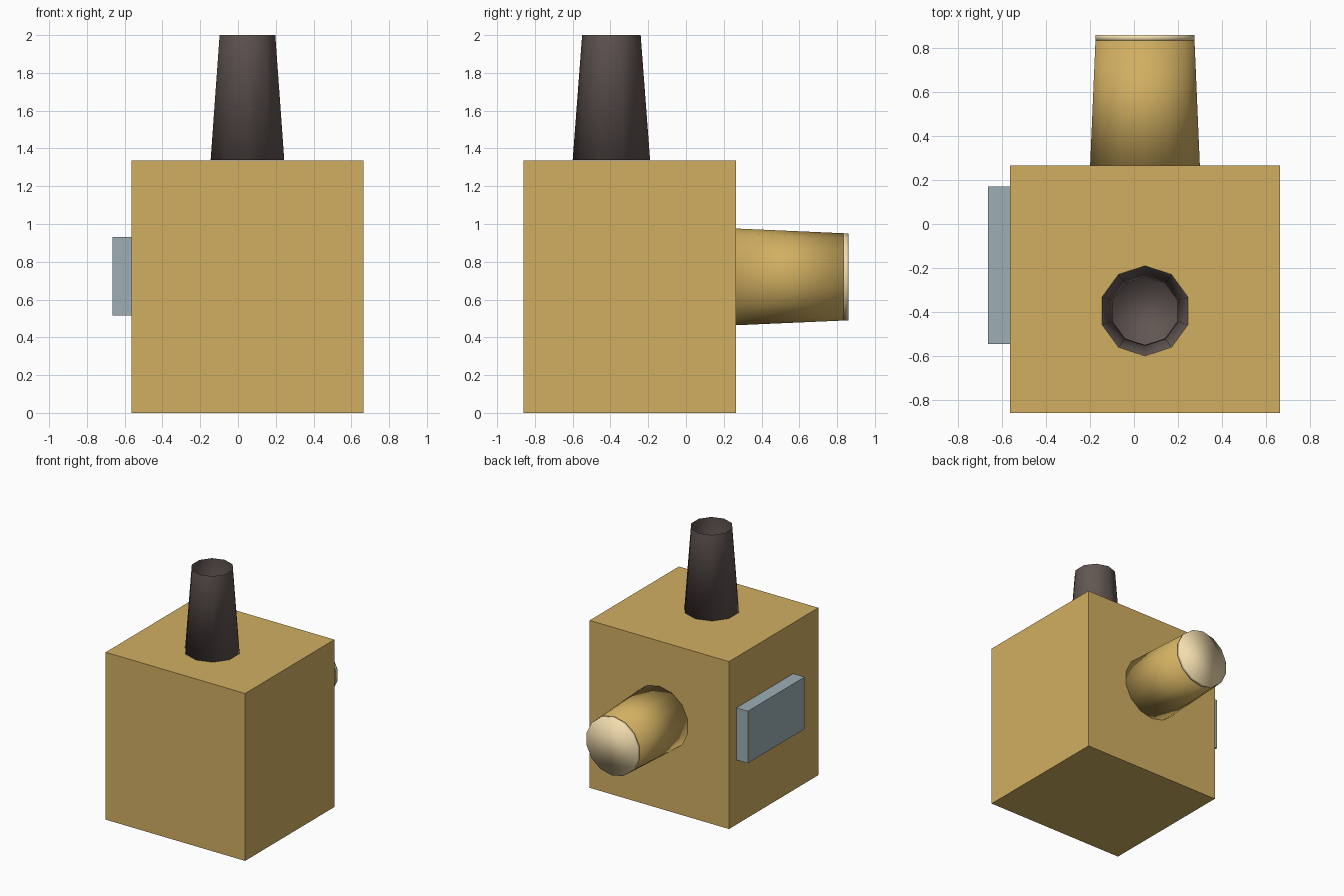
import bpy, bmesh, math
from mathutils import Vector

if "Cube" in bpy.data.objects:
    bpy.data.objects.remove(bpy.data.objects["Cube"])


def material(name, rgb):
    m = bpy.data.materials.new(name)
    m.diffuse_color = (*rgb, 1)
    m.use_nodes = True
    m.node_tree.nodes["Principled BSDF"].inputs["Base Color"].default_value = m.diffuse_color
    return m


gold = material("gold", (0.64, 0.43, 0.12))
dark = material("dark_brown", (0.12, 0.093, 0.085))
pale = material("pale_cream", (0.9, 0.73, 0.43))
slate = material("slate_blue", (0.34, 0.43, 0.47))


def finish(name, bm, mat, smooth=False):
    me = bpy.data.meshes.new(name)
    bm.to_mesh(me)
    bm.free()
    me.materials.append(mat)
    if smooth:
        me.polygons.foreach_set("use_smooth", [True] * len(me.polygons))
    ob = bpy.data.objects.new(name, me)
    bpy.context.collection.objects.link(ob)
    return ob


def box(name, lo, hi, mat):
    bm = bmesh.new()
    bmesh.ops.create_cube(bm, size=1)
    for v in bm.verts:
        v.co = Vector([l + (c + 0.5) * (h - l) for c, l, h in zip(v.co, lo, hi)])
    return finish(name, bm, mat)


def tapered_tube(name, base, axis, sides, rings, mat, end_cap):
    """Rings of (distance, radius) along +z or +y; start closed, end optional."""
    bm = bmesh.new()
    loops = []
    for d, r in rings:
        loop = []
        for i in range(sides):
            a = math.pi / 2 + math.tau * i / sides
            u, w = r * math.cos(a), r * math.sin(a)
            p = (u, w, d) if axis == 'Z' else (-u, d, w)
            loop.append(bm.verts.new(Vector(base) + Vector(p)))
        loops.append(loop)
    for a, b in zip(loops, loops[1:]):
        for i in range(sides):
            j = (i + 1) % sides
            bm.faces.new((a[i], a[j], b[j], b[i]))
    bm.faces.new(loops[0][::-1])
    if end_cap:
        bm.faces.new(loops[-1])
    return finish(name, bm, mat, smooth=True)


# Main block and the plate on its left side
box("body", (-0.565, -0.86, 0), (0.665, 0.265, 1.335), gold)
box("side_plate", (-0.665, -0.545, 0.515), (-0.565, 0.17, 0.93), slate)

# Hollow ten-sided chimney, open at the top
tapered_tube("chimney", (0.05, -0.395, 1.338), 'Z', 10,
             [(0, 0.205), (0.662, 0.155)], dark, False)

# Fourteen-sided rear barrel with a pale end disc
tapered_tube("rear_barrel", (0.05, 0.265, 0.72), 'Y', 14,
             [(0, 0.256), (0.57, 0.231)], gold, True)
tapered_tube("barrel_lens", (0.05, 0.835, 0.72), 'Y', 14,
             [(0, 0.231), (0.025, 0.23)], pale, True)
